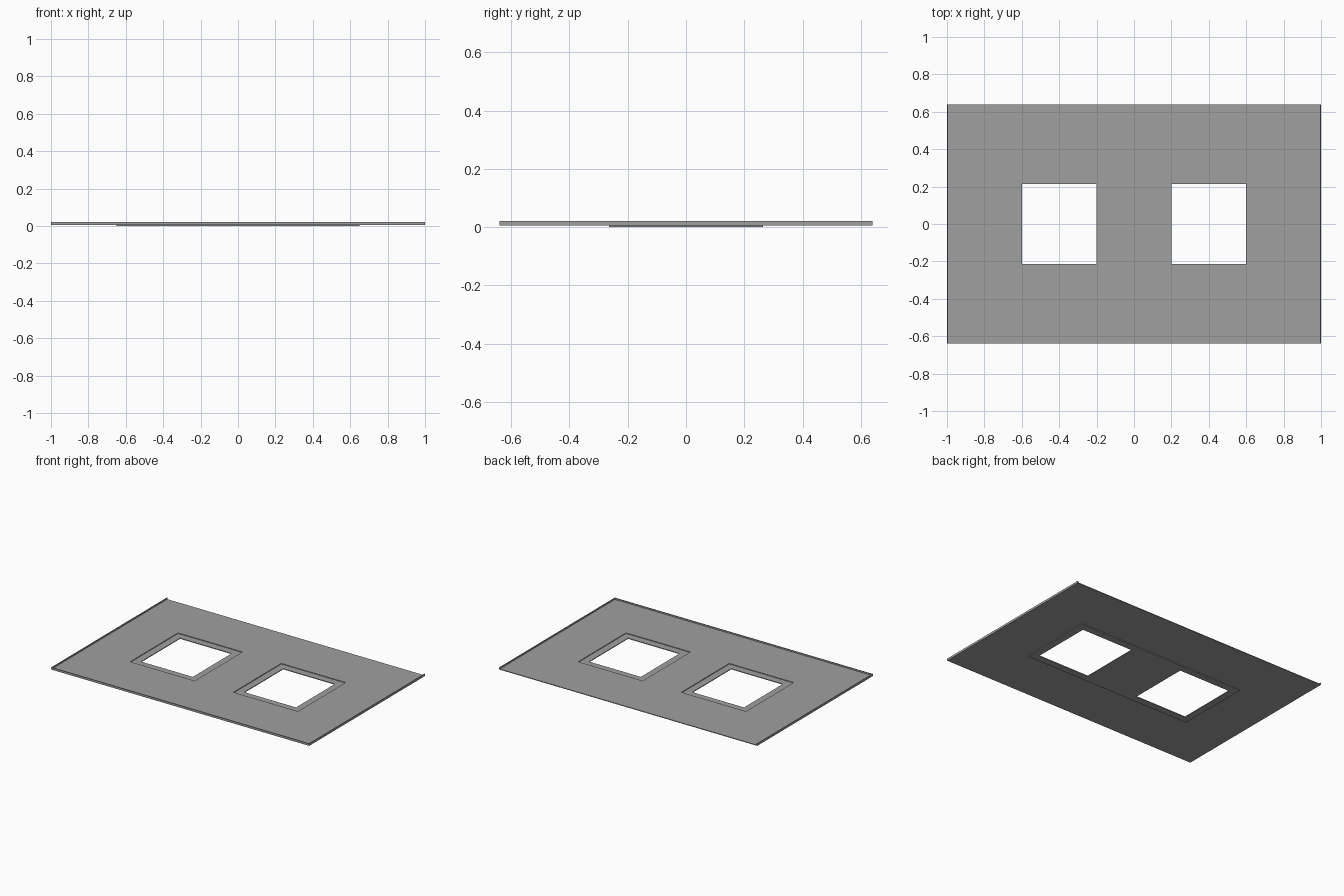
import bpy
import bmesh

cube = bpy.data.objects.get("Cube")
if cube:
    bpy.data.objects.remove(cube, do_unlink=True)

grey = bpy.data.materials.new("plain grey")
grey.use_nodes = True
colour = (0.35, 0.35, 0.35, 1)
grey.diffuse_color = colour
grey.node_tree.nodes["Principled BSDF"].inputs["Base Color"].default_value = colour

HALF_X, HALF_Y = 1.0, 0.64
SHEET = 0.005          # sheet metal thickness
LIP_TOP = 0.02


def cut_sheet(name, xs, ys, z, thickness, is_open):
    """Flat sheet of grid cells, leaving out the open ones, thickened upward."""
    bm = bmesh.new()
    verts = [[bm.verts.new((x, y, z)) for y in ys] for x in xs]
    for i in range(len(xs) - 1):
        for j in range(len(ys) - 1):
            if not is_open(i, j):
                bm.faces.new((verts[i][j], verts[i + 1][j],
                              verts[i + 1][j + 1], verts[i][j + 1]))
    loose = [v for v in bm.verts if not v.link_faces]
    bmesh.ops.delete(bm, geom=loose, context='VERTS')
    mesh = bpy.data.meshes.new(name)
    bm.to_mesh(mesh)
    bm.free()
    mesh.materials.append(grey)
    obj = bpy.data.objects.new(name, mesh)
    bpy.context.collection.objects.link(obj)
    solid = obj.modifiers.new("thickness", 'SOLIDIFY')
    solid.thickness = thickness
    solid.offset = 1
    return obj


def two_windows(i, j):
    return i in (1, 3) and j == 1


# Main panel with two large openings
cut_sheet("panel", [-HALF_X, -0.65, -0.15, 0.15, 0.65, HALF_X],
          [-HALF_Y, -0.265, 0.265, HALF_Y], SHEET, SHEET, two_windows)

# Backing plate below, leaving a recessed ledge around each window
cut_sheet("window_ledge", [-0.65, -0.6, -0.2, 0.2, 0.6, 0.65],
          [-0.265, -0.215, 0.215, 0.265], 0, SHEET, two_windows)

# Upright lip along the front and both sides, open at the back
cut_sheet("edge_lip", [-HALF_X, SHEET - HALF_X, HALF_X - SHEET, HALF_X],
          [-HALF_Y, SHEET - HALF_Y, HALF_Y], 2 * SHEET, LIP_TOP - 2 * SHEET,
          lambda i, j: i == 1 and j == 1)
